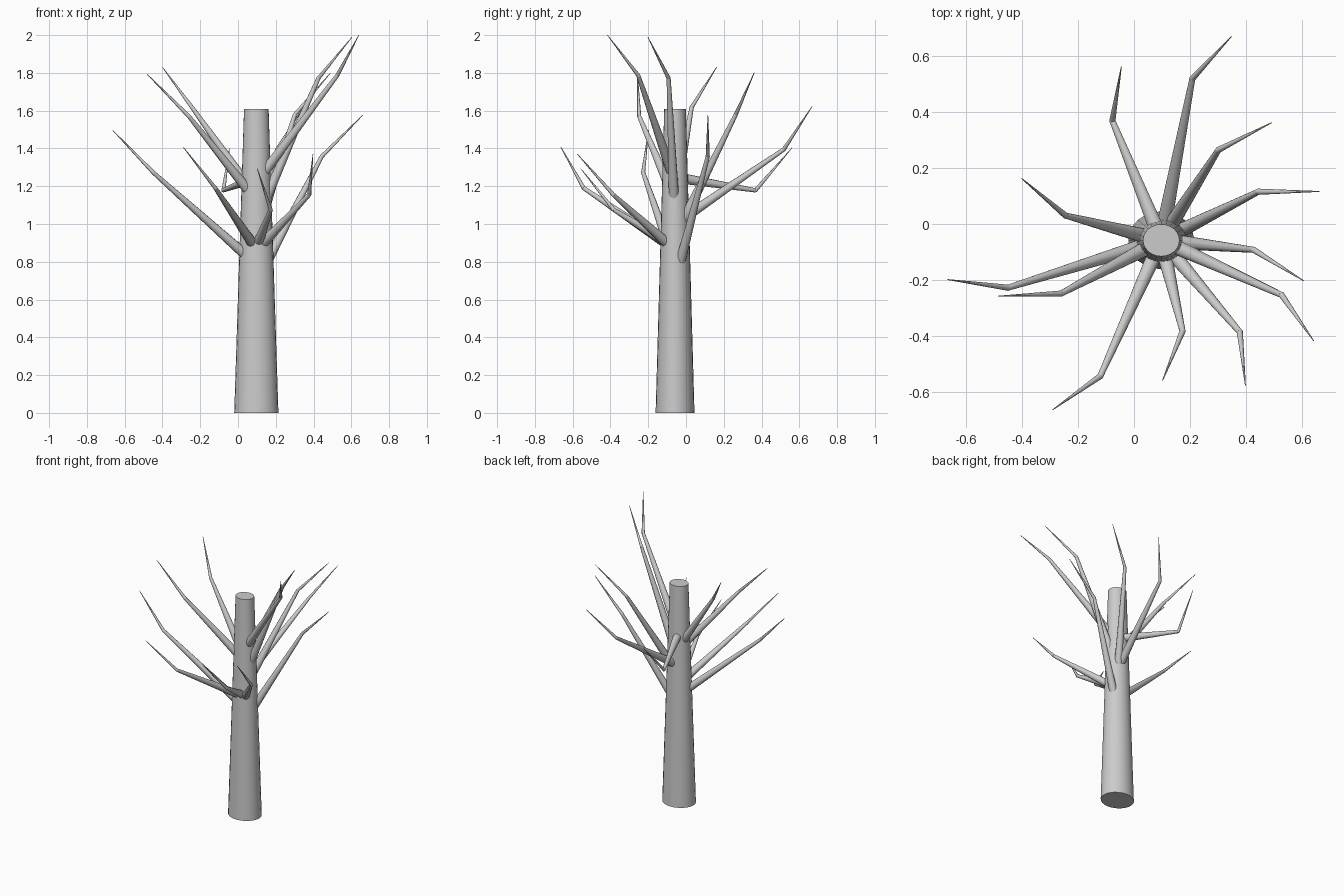
import bpy, bmesh, math
from mathutils import Vector, Matrix

if "Cube" in bpy.data.objects:
    bpy.data.objects.remove(bpy.data.objects["Cube"])

CX, CY = 0.097, -0.058      # trunk axis
HEIGHT = 1.61


def cone(bm, a, b, ra, rb, sides):
    """Capped tapered segment from point a to point b."""
    a, b = Vector(a), Vector(b)
    d = b - a
    rot = d.to_track_quat('Z', 'Y').to_matrix().to_4x4()
    bmesh.ops.create_cone(bm, cap_ends=True, segments=sides, radius1=ra, radius2=rb,
                          depth=d.length, matrix=Matrix.Translation((a + b) / 2) @ rot)


def finish(bm, name):
    me = bpy.data.meshes.new(name)
    bm.to_mesh(me)
    bm.free()
    ob = bpy.data.objects.new(name, me)
    bpy.context.collection.objects.link(ob)
    bpy.ops.object.select_all(action='DESELECT')
    ob.select_set(True)
    bpy.context.view_layer.objects.active = ob
    bpy.ops.object.shade_smooth_by_angle(angle=math.radians(50))
    return ob


# Trunk: slightly oval tapered column
bm = bmesh.new()
cone(bm, (0, 0, 0), (0, 0, HEIGHT), 0.117, 0.065, 24)
bmesh.ops.scale(bm, vec=(1, 0.88, 1), verts=bm.verts)
bmesh.ops.translate(bm, vec=(CX, CY, 0), verts=bm.verts)
finish(bm, "trunk")

# Branches: height on trunk axis, knee point, twig tip
branches = [
    (1.00, (0.208, 0.518, 1.395), (0.347, 0.668, 1.623)),
    (1.247, (-0.077, 0.368, 1.178), (-0.045, 0.561, 1.403)),
    (0.93, (0.301, 0.264, 1.58), (0.490, 0.361, 1.80)),
    (0.69, (0.443, 0.115, 1.357), (0.661, 0.116, 1.577)),
    (1.02, (0.426, -0.092, 1.772), (0.604, -0.202, 1.99)),
    (1.22, (0.526, -0.253, 1.787), (0.640, -0.416, 2.00)),
    (0.86, (0.377, -0.385, 1.155), (0.397, -0.575, 1.37)),
    (0.875, (0.173, -0.382, 1.075), (0.102, -0.557, 1.293)),
    (0.865, (-0.120, -0.542, 1.19), (-0.290, -0.662, 1.407)),
    (1.125, (-0.260, -0.248, 1.57), (-0.483, -0.257, 1.795)),
    (0.785, (-0.449, -0.227, 1.273), (-0.664, -0.198, 1.497)),
    (1.14, (-0.244, 0.030, 1.618), (-0.400, 0.162, 1.83)),
]
for i, (z, knee, tip) in enumerate(branches, 1):
    axis, knee = Vector((CX, CY, z)), Vector(knee)
    run = (knee - axis).xy.length
    start = axis.lerp(knee, 0.045 / run)      # hidden just inside the trunk
    bm = bmesh.new()
    cone(bm, start, knee, 0.028, 0.011, 10)
    finish(bm, f"branch_{i}")
    bm = bmesh.new()
    back = (Vector(tip) - knee).normalized() * 0.004
    cone(bm, knee - back, tip, 0.011, 0.0015, 8)
    finish(bm, f"twig_{i}")
